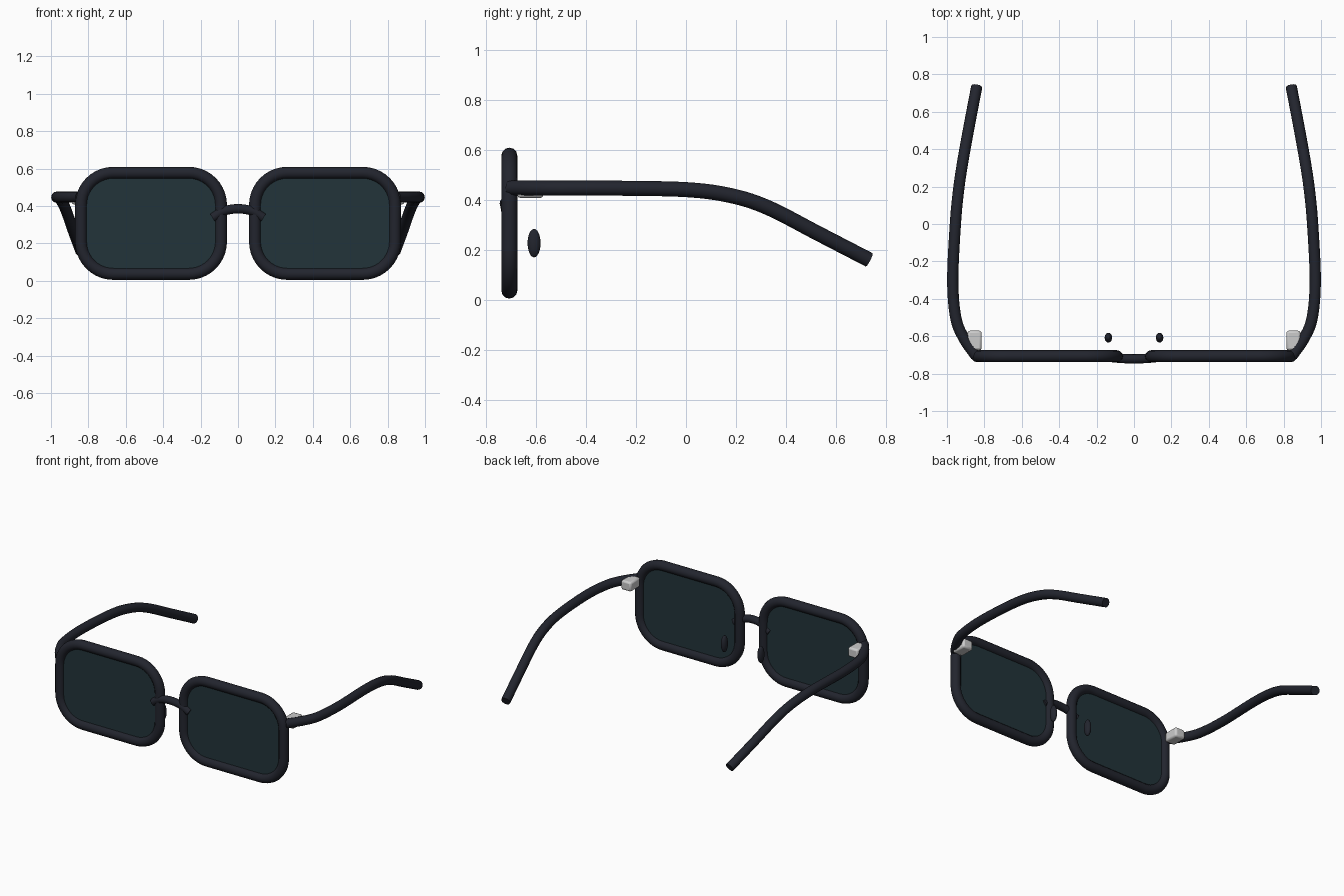
import bpy, bmesh, math
from mathutils import Vector

if "Cube" in bpy.data.objects:
    bpy.data.objects.remove(bpy.data.objects["Cube"])


def material(name, rgb):
    m = bpy.data.materials.new(name)
    m.diffuse_color = (*rgb, 1)
    m.use_nodes = True
    m.node_tree.nodes["Principled BSDF"].inputs["Base Color"].default_value = m.diffuse_color
    return m


FRAME = material("dark_frame", (0.016, 0.018, 0.027))
LENS = material("tinted_lens", (0.016, 0.034, 0.042))
METAL = None
Y = -0.707          # plane of the front
RIM_R = 0.032       # rim tube radius


def finish(ob, mat, angle=40):
    if mat:
        ob.data.materials.append(mat)
    bpy.ops.object.select_all(action='DESELECT')
    ob.select_set(True)
    bpy.context.view_layer.objects.active = ob
    if ob.type == 'CURVE':
        bpy.ops.object.convert(target='MESH')
    bpy.ops.object.shade_smooth_by_angle(angle=math.radians(angle))


def tube(name, pts, radius, closed=False):
    cu = bpy.data.curves.new(name, 'CURVE')
    cu.dimensions = '3D'
    cu.bevel_depth = radius
    cu.bevel_resolution = 4
    cu.use_fill_caps = not closed
    sp = cu.splines.new('POLY')
    sp.points.add(len(pts) - 1)
    for p, co in zip(sp.points, pts):
        p.co = (*co, 1)
    sp.use_cyclic_u = closed
    ob = bpy.data.objects.new(name, cu)
    bpy.context.collection.objects.link(ob)
    finish(ob, FRAME, 50)


def smooth_path(pts, steps=8):
    # Catmull-Rom curve through the given points
    p = [Vector(q) for q in pts]
    p = [2 * p[0] - p[1]] + p + [2 * p[-1] - p[-2]]
    out = []
    for a, b, c, d in zip(p, p[1:], p[2:], p[3:]):
        for i in range(steps):
            t = i / steps
            out.append(0.5 * (2 * b + (c - a) * t + (2 * a - 5 * b + 4 * c - d) * t * t
                              + (3 * b - a - 3 * c + d) * t ** 3))
    return out + [p[-2]]


def rounded_rect(cx, cz, hw, hh, r, n=10):
    pts = []
    for k, (sx, sz) in enumerate([(1, 1), (-1, 1), (-1, -1), (1, -1)]):
        for i in range(n + 1):
            a = math.pi / 2 * (k + i / n)
            pts.append((cx + sx * (hw - r) + r * math.cos(a), Y,
                        cz + sz * (hh - r) + r * math.sin(a)))
    return pts


def lens(name, outline, thick):
    bm = bmesh.new()
    f = bm.faces.new([bm.verts.new((x, y - thick / 2, z)) for x, y, z in outline])
    ext = bmesh.ops.extrude_face_region(bm, geom=[f])["geom"]
    bmesh.ops.translate(bm, vec=(0, thick, 0),
                        verts=[v for v in ext if isinstance(v, bmesh.types.BMVert)])
    bmesh.ops.recalc_face_normals(bm, faces=bm.faces)
    me = bpy.data.meshes.new(name)
    bm.to_mesh(me)
    bm.free()
    ob = bpy.data.objects.new(name, me)
    bpy.context.collection.objects.link(ob)
    finish(ob, LENS)


for side, s in (("left", -1), ("right", 1)):
    # rim and lens
    outline = rounded_rect(s * 0.465, 0.307, 0.374, 0.27, 0.172)
    tube(side + "_rim", outline, RIM_R, closed=True)
    lens(side + "_lens", rounded_rect(s * 0.465, 0.307, 0.37, 0.266, 0.168), 0.016)

    # temple arm, curving in and down towards the ear
    arm = [(0.845, -0.705, 0.448), (0.91, -0.61, 0.448), (0.953, -0.5, 0.447),
           (0.969, -0.3, 0.447), (0.955, 0, 0.441), (0.938, 0.18, 0.417),
           (0.916, 0.33, 0.368), (0.88, 0.53, 0.265), (0.841, 0.733, 0.16)]
    tube(side + "_temple", smooth_path([(s * x, y, z) for x, y, z in arm]), 0.03)

    # hinge block
    bpy.ops.mesh.primitive_cube_add(size=1, location=(s * 0.852, -0.623, 0.44))
    ob = bpy.context.object
    ob.name = side + "_hinge"
    ob.scale = (0.075, 0.105, 0.064)
    bpy.ops.object.transform_apply(location=False, rotation=False, scale=True)
    bev = ob.modifiers.new("edge_bevel", 'BEVEL')
    bev.width = 0.012
    bev.segments = 2
    finish(ob, METAL, 30)

    # nose pad
    bpy.ops.mesh.primitive_uv_sphere_add(segments=20, ring_count=12, radius=1,
                                         location=(s * 0.137, -0.608, 0.227))
    ob = bpy.context.object
    ob.name = side + "_nose_pad"
    ob.scale = (0.02, 0.026, 0.057)
    finish(ob, FRAME, 60)

# arched bridge
tube("bridge", smooth_path([(-0.135, -0.712, 0.338), (-0.075, -0.718, 0.373), (0, -0.721, 0.385),
                            (0.075, -0.718, 0.373), (0.135, -0.712, 0.338)]), 0.025)
